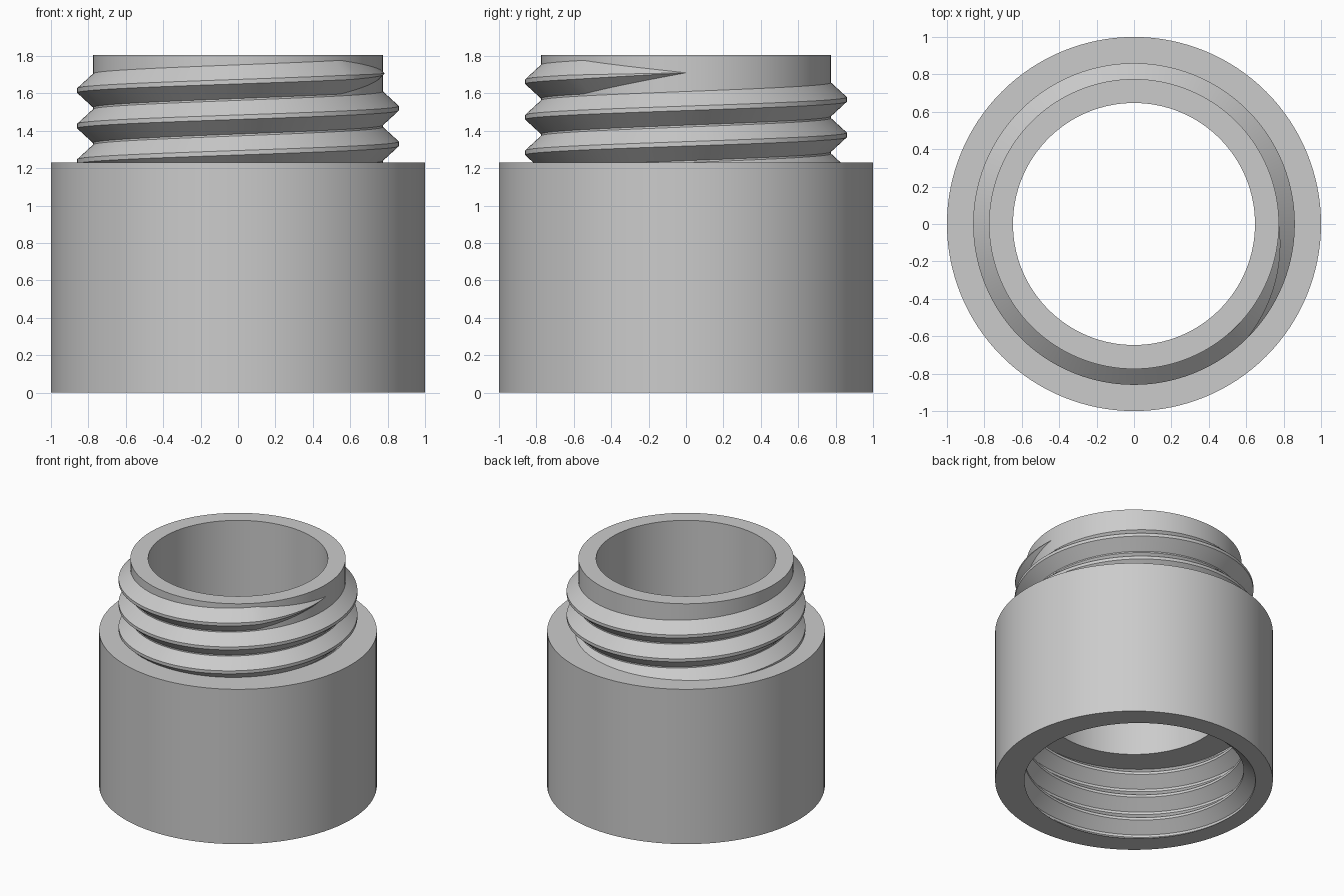
import bpy, bmesh, math

if "Cube" in bpy.data.objects:
    bpy.data.objects.remove(bpy.data.objects["Cube"])

SEG = 128
PITCH = 0.19
TOP, SHOULDER, SHELF = 1.805, 1.23, 0.59
NECK_R, BORE_R = 0.775, 0.647

grey = bpy.data.materials.new("plain grey")
grey.diffuse_color = (0.6, 0.6, 0.6, 1)
grey.use_nodes = True
grey.node_tree.nodes["Principled BSDF"].inputs["Base Color"].default_value = grey.diffuse_color


def polar(r, step, z):
    a = 2 * math.pi * step / SEG
    return (r * math.cos(a), r * math.sin(a), z)


def add_helix(bm, profile, first, last, z_zero, taper=0):
    """Sweep (radius, height) points along a helix; optional taper to a point."""
    rows = []
    for i in range(first, last + 1):
        k = min(1, (last - i) / taper) if taper else 1
        z = z_zero + PITCH * i / SEG
        rows.append([bm.verts.new(polar(NECK_R + (r - NECK_R) * k, i, z + h * k))
                     for r, h in profile])
    for a, b in zip(rows, rows[1:]):
        for j in range(len(profile) - 1):
            bm.faces.new((a[j], b[j], b[j + 1], a[j + 1]))
    bmesh.ops.remove_doubles(bm, verts=bm.verts[:], dist=1e-5)


def trim(bm, z, up):
    """Cut at height z, drop the part above (up=1) or below (up=-1)."""
    bmesh.ops.bisect_plane(bm, geom=bm.verts[:] + bm.edges[:] + bm.faces[:], dist=1e-6,
                           plane_co=(0, 0, z), plane_no=(0, 0, up), clear_outer=True)


def finish(bm, name):
    mesh = bpy.data.meshes.new(name)
    bm.to_mesh(mesh)
    bm.free()
    mesh.materials.append(grey)
    ob = bpy.data.objects.new(name, mesh)
    bpy.context.collection.objects.link(ob)
    bpy.ops.object.select_all(action='DESELECT')
    ob.select_set(True)
    bpy.context.view_layer.objects.active = ob
    bpy.ops.object.shade_smooth_by_angle(angle=math.radians(25))


# Body: internal thread trimmed to the socket depth
bm = bmesh.new()
groove = [(0.79, -0.085), (0.875, -0.01), (0.875, 0.01), (0.79, 0.085), (0.79, 0.105)]
add_helix(bm, groove, -2 * SEG, 6 * SEG, -PITCH * 150 / 360)
trim(bm, 0, -1)
trim(bm, SHELF, 1)


def rim(z):
    return [e for e in bm.edges if e.is_boundary
            and all(abs(v.co.z - z) < 1e-4 for v in e.verts)]


socket_rim, shelf_rim = rim(0), rim(SHELF)

# Outer wall, shoulder, neck, lip and bore
outline = [(1, 0), (1, SHOULDER), (NECK_R, SHOULDER), (NECK_R, TOP),
           (BORE_R, TOP), (BORE_R, SHELF)]
rings = [[bm.verts.new(polar(r, i, z)) for i in range(SEG)] for r, z in outline]
for a, b in zip(rings, rings[1:]):
    for i in range(SEG):
        j = (i + 1) % SEG
        bm.faces.new((a[i], a[j], b[j], b[i]))

# Flat bottom ring and socket shelf
for ring, inner in ((rings[0], socket_rim), (rings[-1], shelf_rim)):
    edges = [bm.edges.get((ring[i], ring[(i + 1) % SEG])) for i in range(SEG)]
    bmesh.ops.triangle_fill(bm, edges=edges + inner, use_beauty=True, normal=(0, 0, -1))
bmesh.ops.recalc_face_normals(bm, faces=bm.faces[:])
finish(bm, "threaded_body")

# External thread: runs out to a point near the lip, starts at the shoulder
bm = bmesh.new()
ridge = [(NECK_R, -0.09), (0.86, -0.012), (0.86, 0.012), (NECK_R, 0.09)]
add_helix(bm, ridge, -4 * SEG, 0, 1.71, taper=SEG // 8)
trim(bm, SHOULDER, -1)
finish(bm, "neck_thread")
